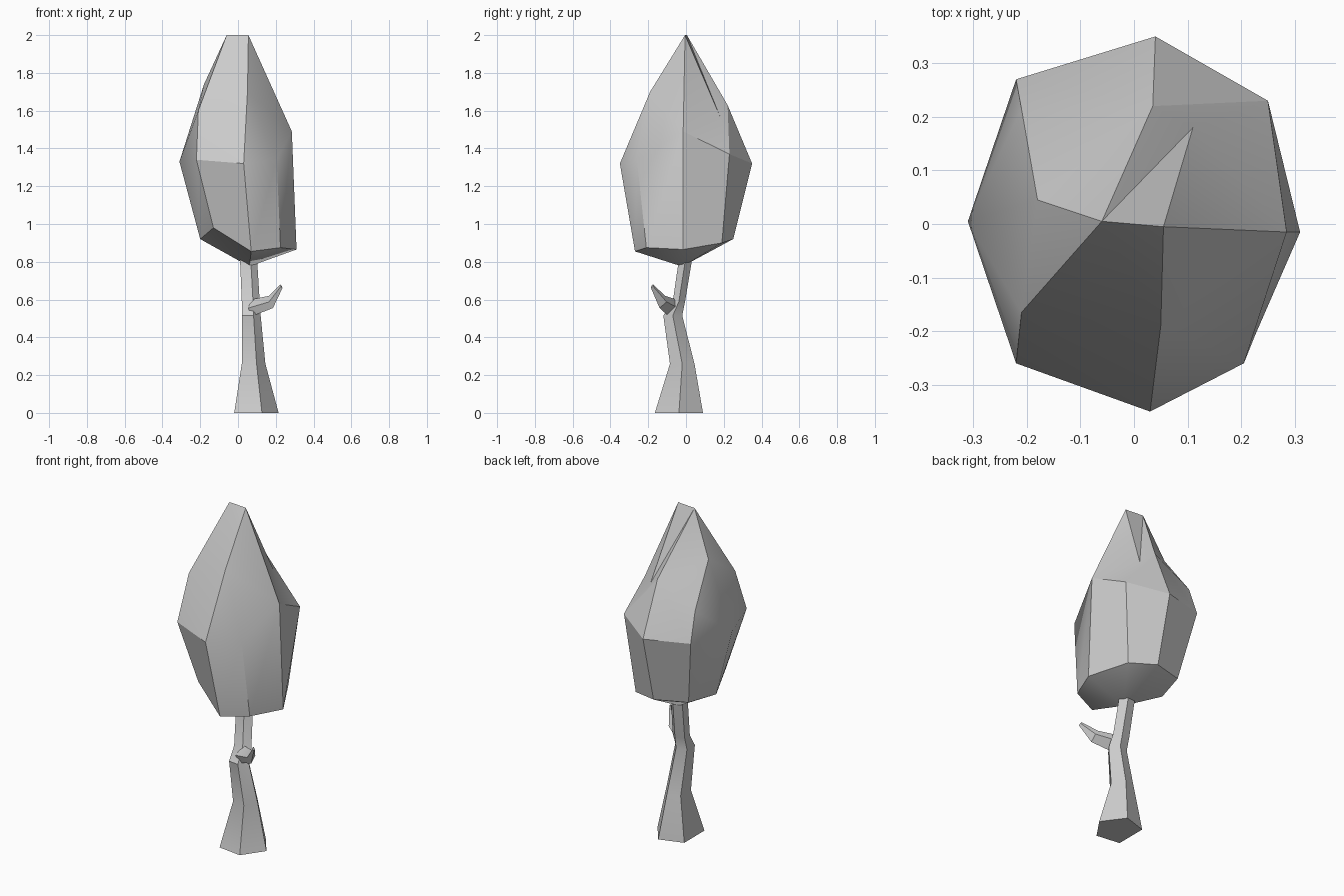
import bpy
import bmesh
import math
from mathutils import Vector

cube = bpy.data.objects.get("Cube")
if cube:
    bpy.data.objects.remove(cube, do_unlink=True)

# One plain grey for the whole tree
grey = bpy.data.materials.new("plain_grey")
grey.use_nodes = True
grey.diffuse_color = (0.6, 0.6, 0.6, 1)
grey.node_tree.nodes["Principled BSDF"].inputs["Base Color"].default_value = grey.diffuse_color


def finish(name, bm, angle):
    """Turn a bmesh into a shaded object with outward normals."""
    bmesh.ops.recalc_face_normals(bm, faces=bm.faces[:])
    mesh = bpy.data.meshes.new(name)
    bm.to_mesh(mesh)
    bm.free()
    mesh.materials.append(grey)
    obj = bpy.data.objects.new(name, mesh)
    bpy.context.collection.objects.link(obj)
    bpy.ops.object.select_all(action="DESELECT")
    obj.select_set(True)
    bpy.context.view_layer.objects.active = obj
    bpy.ops.object.shade_smooth_by_angle(angle=math.radians(angle))
    return obj


def bridge(bm, lower, upper):
    """Join two vertex rings of equal size with quads."""
    count = len(lower)
    for i in range(count):
        j = (i + 1) % count
        bm.faces.new((lower[i], lower[j], upper[j], upper[i]))


def loft(name, rings, angle):
    """Skin a closed tube through a list of point rings."""
    bm = bmesh.new()
    loops = [[bm.verts.new(point) for point in ring] for ring in rings]
    for lower, upper in zip(loops, loops[1:]):
        bridge(bm, lower, upper)
    bm.faces.new(loops[0])
    bm.faces.new(loops[-1])
    return finish(name, bm, angle)


# Trunk: one five-sided profile fitted to the bounds of each level
profile = [(-1, -.85), (.25, -1), (1, 0), (.2, 1), (-1, .65)]


def trunk_ring(x_min, x_max, y_min, y_max, z):
    cx, cy = (x_min + x_max) / 2, (y_min + y_max) / 2
    rx, ry = (x_max - x_min) / 2, (y_max - y_min) / 2
    return [(cx + rx * px, cy + ry * py, z) for px, py in profile]


loft("trunk", [
    trunk_ring(-.02, .215, -.165, .09, 0),
    trunk_ring(.02, .145, -.085, .045, .26),
    trunk_ring(.02, .12, -.12, -.02, .515),
    trunk_ring(.02, .115, -.07, -.005, .59),
    trunk_ring(.01, .10, -.035, .035, .83),
], 35)

# Side branch: diamond sections, each given by its bottom, top and half width
side = Vector((.45, .9, 0))


def branch_ring(bottom, top, width):
    bottom, top = Vector(bottom), Vector(top)
    middle = (bottom + top) / 2
    return [bottom, middle + side * width, top, middle - side * width]


loft("side_branch", [
    branch_ring((.07, -.09, .51), (.07, -.05, .60), .035),
    branch_ring((.185, -.14, .555), (.165, -.11, .62), .025),
    branch_ring((.235, -.185, .66), (.225, -.175, .68), .006),
], 30)

# Crown: two rings running left, front, right, back, then a faceted peak
crown = bmesh.new()


def ring(points):
    return [crown.verts.new(point) for point in points]


low = ring([(-.2, 0, .92), (-.13, -.19, .98), (.07, -.27, .855), (.225, -.21, .875),
            (.31, -.015, .865), (.2, .19, .9), (.04, .25, .92), (-.15, .19, .93)])
mid = ring([(-.31, .005, 1.33), (-.22, -.26, 1.34), (.03, -.35, 1.32), (.205, -.26, 1.34),
            (.285, -.015, 1.49), (.25, .23, 1.37), (.04, .35, 1.32), (-.22, .27, 1.33)])
bridge(crown, low, mid)

# Shallow underside
base = crown.verts.new((.06, -.02, .775))
for i, vert in enumerate(low):
    crown.faces.new((vert, base, low[i - 1]))

# Upper facets, with a notch cut into the back of the peak
west, southwest, south, southeast, east, northeast, north, northwest = mid
peak_a, peak_b = ring([(-.06, .005, 2), (.055, -.005, 2)])
up_west, up_southwest, up_south, up_northwest = ring(
    [(-.18, .045, 1.74), (-.21, -.165, 1.6), (.05, -.19, 1.7), (-.21, .215, 1.5)])
notch, shoulder = ring([(.11, .18, 1.57), (.035, .22, 1.63)])
for face in [
    (west, southwest, up_southwest),
    (southwest, south, up_southwest),
    (south, up_south, up_southwest),
    (up_southwest, up_south, peak_a),
    (peak_a, up_south, peak_b),
    (south, southeast, up_south),
    (southeast, east, up_south),
    (up_south, east, peak_b),
    (east, northeast, notch),
    (peak_b, east, notch),
    (northeast, north, shoulder),
    (northeast, shoulder, notch),
    (notch, shoulder, peak_a),
    (notch, peak_a, peak_b),
    (north, northwest, shoulder),
    (northwest, up_northwest, shoulder),
    (up_northwest, up_west, shoulder),
    (up_west, peak_a, shoulder),
    (northwest, west, up_northwest),
    (west, up_west, up_northwest),
    (west, up_southwest, up_west),
    (up_west, up_southwest, peak_a),
]:
    crown.faces.new(face)
finish("crown", crown, 30)
